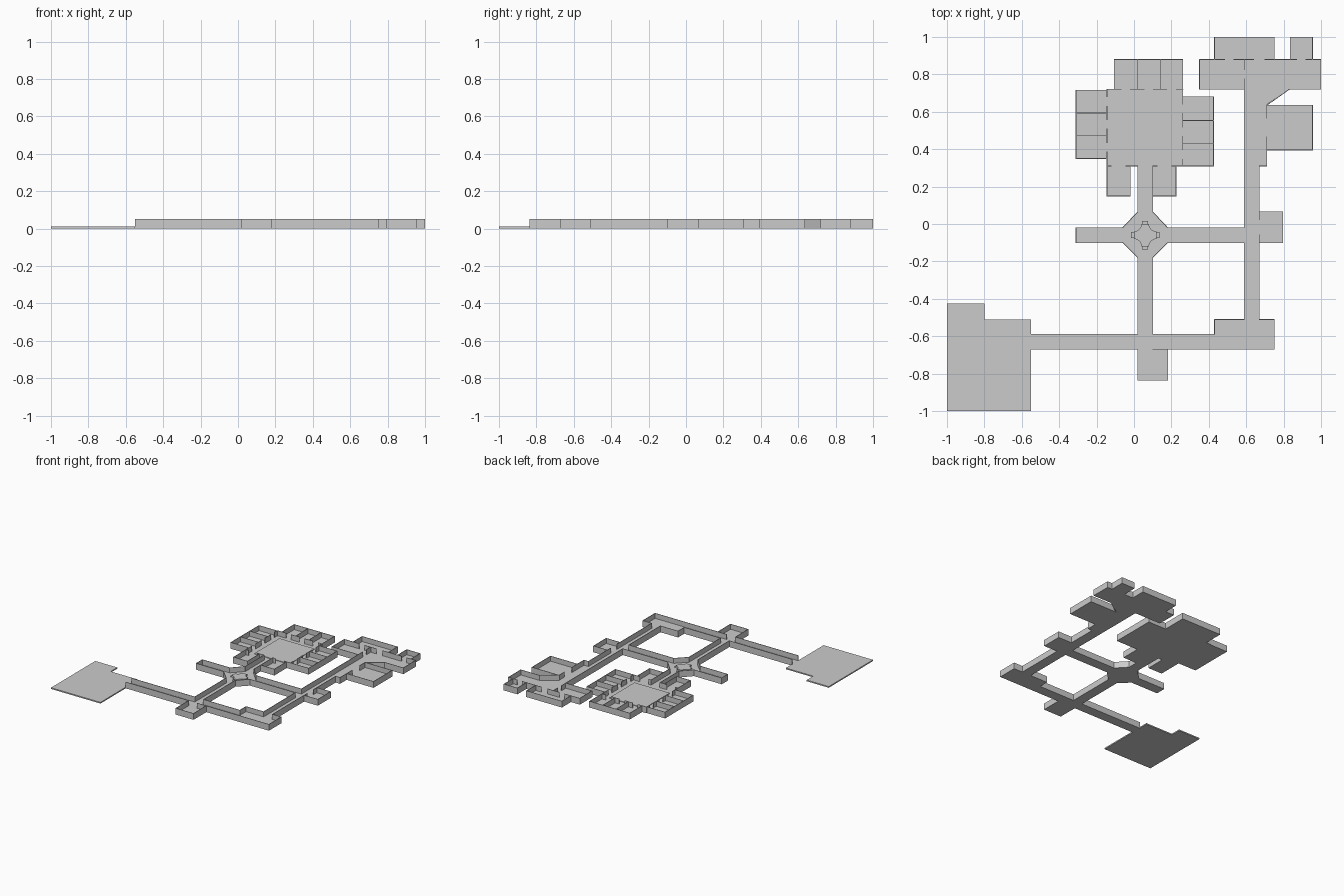
import bpy, bmesh, math
from mathutils import Vector

if "Cube" in bpy.data.objects:
    bpy.data.objects.remove(bpy.data.objects["Cube"])

FLOOR, WALL, THICK = 0.01, 0.052, 0.004


def add_prism(bm, pts, z0, z1):
    """Extruded flat polygon."""
    low = [bm.verts.new((x, y, z0)) for x, y in pts]
    top = [bm.verts.new((x, y, z1)) for x, y in pts]
    n = len(pts)
    bm.faces.new(low[::-1])
    bm.faces.new(top)
    for i in range(n):
        j = (i + 1) % n
        bm.faces.new((low[i], low[j], top[j], top[i]))


def finish(bm, name):
    bmesh.ops.recalc_face_normals(bm, faces=bm.faces)
    me = bpy.data.meshes.new(name)
    bm.to_mesh(me)
    bm.free()
    ob = bpy.data.objects.new(name, me)
    bpy.context.collection.objects.link(ob)
    return ob


def rect(x0, x1, y0, y1):
    return [(x0, y0), (x1, y0), (x1, y1), (x0, y1)]


def floors(name, polys, z0=0.0, z1=FLOOR):
    bm = bmesh.new()
    for p in polys:
        add_prism(bm, p, z0, z1)
    return finish(bm, name)


def walls(name, paths):
    """Thin upright walls along each polyline."""
    bm = bmesh.new()
    for path in paths:
        for a, b in zip(path, path[1:]):
            a, b = Vector(a), Vector(b)
            d = (b - a).normalized() * THICK / 2
            n = Vector((-d.y, d.x))
            add_prism(bm, [a - d - n, b + d - n, b + d + n, a - d + n], 0, WALL)
    return finish(bm, name)


def door(a, b, gap=0.05):
    """Wall from a to b split by a centred doorway."""
    a, b = Vector(a), Vector(b)
    m, d = (a + b) / 2, (b - a).normalized() * gap / 2
    return [[a, m - d], [m + d, b]]


# Open landing pad
floors("landing_pad", [[(-1, -1), (-.55, -1), (-.55, -.51), (-.8, -.51),
                        (-.8, -.425), (-1, -.425)]])

# South corridor with its side rooms
floors("south_floor", [rect(-.55, .43, -.67, -.59), rect(.43, .75, -.67, -.51),
                       rect(.02, .18, -.835, -.67), rect(.02, .1, -.59, -.18)])
walls("south_walls", [
    [(-.55, -.59), (.02, -.59), (.02, -.18)],
    [(.1, -.18), (.1, -.59), (.43, -.59), (.43, -.51), (.59, -.51)],
    [(.67, -.51), (.75, -.51), (.75, -.67), (.1, -.67)],
    [(-.55, -.67), (.02, -.67), (.02, -.835), (.18, -.835), (.18, -.67)]])

# Octagonal junction and its arms
cx, cy = .06, -.06
octagon = [(-.04, -.12), (.04, -.12), (.12, -.04), (.12, .04),
           (.04, .125), (-.04, .125), (-.12, .04), (-.12, -.04)]
octagon = [(cx + x, cy + y) for x, y in octagon]
floors("junction_floor", [octagon, rect(-.31, -.06, -.1, -.02),
                          rect(.18, .59, -.1, -.02), rect(.02, .1, .065, .31)])
walls("junction_walls", [octagon[i:i + 2] for i in (1, 3, 5)] + [
    [octagon[7], octagon[0]],
    [octagon[6], (-.31, -.02), (-.31, -.1), octagon[7]],
    [octagon[2], (.59, -.1)], [octagon[3], (.59, -.02)],
    [octagon[4], (.1, .31)], [octagon[5], (.02, .31)]])

# Centrepiece: low cross with hollowed corners, and a step at each tip
cross = []
for q in range(4):
    c, s = round(math.cos(q * math.pi / 2)), round(math.sin(q * math.pi / 2))
    for k in range(6):
        t = math.radians(270 - 18 * k)
        x, y = .06 + .04 * math.cos(t), .06 + .04 * math.sin(t)
        cross.append((cx + x * c - y * s, cy + x * s + y * c))
floors("centre_cross", [cross], FLOOR, .028)
floors("centre_steps", [rect(cx - .075, cx - .06, cy - .016, cy + .016),
                        rect(cx + .06, cx + .075, cy - .016, cy + .016),
                        rect(cx - .016, cx + .016, cy + .06, cy + .075),
                        rect(cx - .016, cx + .016, cy - .075, cy - .06)],
       FLOOR, .019)

# Great hall with a slightly raised middle, ringed by small rooms
floors("hall_floor", [rect(-.145, .26, .31, .72), rect(-.105, .26, .72, .88),
                      rect(-.31, -.145, .35, .715), rect(.26, .425, .31, .68),
                      rect(-.145, -.02, .15, .31), rect(.1, .225, .15, .31)])
floors("hall_dais", [rect(-.1, .22, .355, .68)], FLOOR, .015)
hall = [
    [(-.145, .715), (-.145, .72), (-.105, .72), (-.105, .88), (.26, .88), (.26, .68)],
    [(-.145, .35), (-.31, .35), (-.31, .715), (-.145, .715)],
    [(.26, .68), (.425, .68), (.425, .31), (.225, .31)],
    [(-.145, .35), (-.145, .15), (-.02, .15), (-.02, .31), (.02, .31)],
    [(.1, .15), (.225, .15), (.225, .31)], [(.1, .15), (.1, .31)],
    [(.02, .72), (.02, .88)], [(.14, .72), (.14, .88)]]
for i in range(3):
    d = .122 * i
    hall += door((-.105 + d, .72), (.018 + d, .72))
    hall += door((-.145, .35 + d), (-.145, .472 + d))
    hall += door((.26, .31 + d), (.26, .433 + d))
    if i:
        hall += [[(-.31, .35 + d), (-.145, .35 + d)], [(.26, .31 + d), (.425, .31 + d)]]
for x in (-.145, .1):
    hall += door((x, .31), (x + .125, .31), .08)
walls("hall_walls", hall)

# East corridor with its side rooms
floors("east_floor", [rect(.59, .67, -.51, .31), rect(.67, .795, -.1, .065),
                      [(.59, .31), (.71, .31), (.71, .64), (.83, .72), (.59, .72)],
                      rect(.71, .955, .395, .635)])
walls("east_walls", [
    [(.59, -.51), (.59, -.1)], [(.59, -.02), (.59, .72)],
    [(.67, -.51), (.67, -.1), (.795, -.1), (.795, .065), (.67, .065), (.67, .31),
     (.71, .31), (.71, .395), (.955, .395), (.955, .635), (.71, .635), (.83, .72)]]
    + door((.67, -.1), (.67, .065), .08) + door((.71, .395), (.71, .635), .1))

# North wing
floors("north_floor", [rect(.35, 1, .72, .88), rect(.43, .75, .88, 1),
                       rect(.835, .955, .88, 1)])
walls("north_walls", [
    [(.59, .72), (.35, .72), (.35, .88), (.43, .88), (.43, .998), (.75, .998), (.75, .88),
     (.835, .88), (.835, .998), (.955, .998), (.955, .88), (.998, .88), (.998, .72), (.83, .72)]]
    + door((.59, .72), (.59, .88)) + door((.43, .88), (.59, .88))
    + door((.59, .88), (.75, .88), .06) + door((.835, .88), (.955, .88)))
